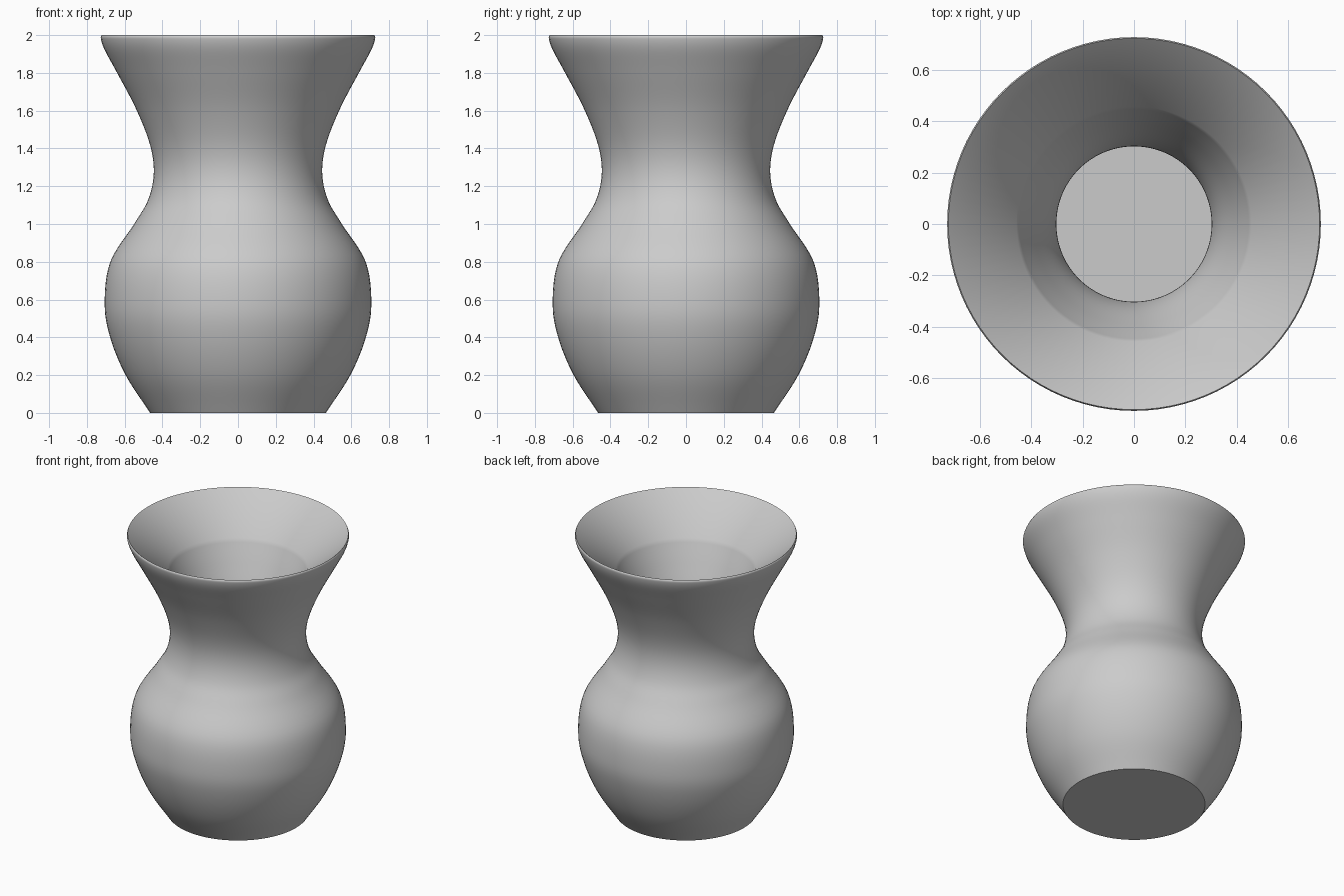
import bpy
import bmesh
from math import radians
from mathutils import Vector

SEGMENTS = 96
STEPS = 6

cube = bpy.data.objects.get("Cube")
if cube:
    bpy.data.objects.remove(cube, do_unlink=True)


def make_material(name, colour):
    mat = bpy.data.materials.new(name)
    mat.use_nodes = True
    mat.diffuse_color = colour
    mat.node_tree.nodes["Principled BSDF"].inputs["Base Color"].default_value = colour
    return mat


def smooth_path(points, steps):
    """Catmull-Rom curve through (radius, height) points."""
    p = [Vector((r, 0, z)) for r, z in points]
    p = [2 * p[0] - p[1]] + p + [2 * p[-1] - p[-2]]
    path = []
    for a, b, c, d in zip(p, p[1:], p[2:], p[3:]):
        for i in range(steps):
            t = i / steps
            path.append(0.5 * (2 * b + (c - a) * t + (2 * a - 5 * b + 4 * c - d) * t ** 2
                               + (3 * b - a - 3 * c + d) * t ** 3))
    return path + [p[-2]]


def lathe(name, path, mat):
    bm = bmesh.new()
    verts = [bm.verts.new(co) for co in path]
    edges = [bm.edges.new(pair) for pair in zip(verts, verts[1:])]
    bmesh.ops.spin(bm, geom=verts + edges, cent=(0, 0, 0), axis=(0, 0, 1),
                   angle=radians(360), steps=SEGMENTS, use_merge=True)
    bmesh.ops.remove_doubles(bm, verts=bm.verts, dist=0.0001)
    bmesh.ops.recalc_face_normals(bm, faces=bm.faces)
    mesh = bpy.data.meshes.new(name)
    bm.to_mesh(mesh)
    bm.free()
    mesh.materials.append(mat)
    obj = bpy.data.objects.new(name, mesh)
    bpy.context.collection.objects.link(obj)
    bpy.ops.object.select_all(action="DESELECT")
    bpy.context.view_layer.objects.active = obj
    obj.select_set(True)
    bpy.ops.object.shade_smooth_by_angle(angle=radians(40))
    return obj


# Outer wall: foot, belly, neck and flared lip
outer = smooth_path([
    (0.465, 0), (0.595, 0.2), (0.677, 0.4), (0.706, 0.58), (0.676, 0.8),
    (0.55, 1.0), (0.475, 1.13), (0.446, 1.27), (0.466, 1.42), (0.54, 1.61),
    (0.64, 1.8), (0.705, 1.92), (0.726, 1.98), (0.722, 2.0)], STEPS)

# Inner wall: sloping rim down to a parallel hollow and a flat floor
inner = smooth_path([
    (0.457, 1.755), (0.39, 1.6), (0.323, 1.42), (0.302, 1.27), (0.33, 1.13),
    (0.41, 1.0), (0.53, 0.8), (0.56, 0.58), (0.53, 0.4), (0.43, 0.15)], STEPS)

centre_bottom = Vector((0, 0, 0))
centre_floor = Vector((0, 0, 0.15))
clay = make_material("grey clay", (0.6, 0.6, 0.6, 1))
lathe("vase", [centre_bottom] + outer + inner + [centre_floor], clay)
